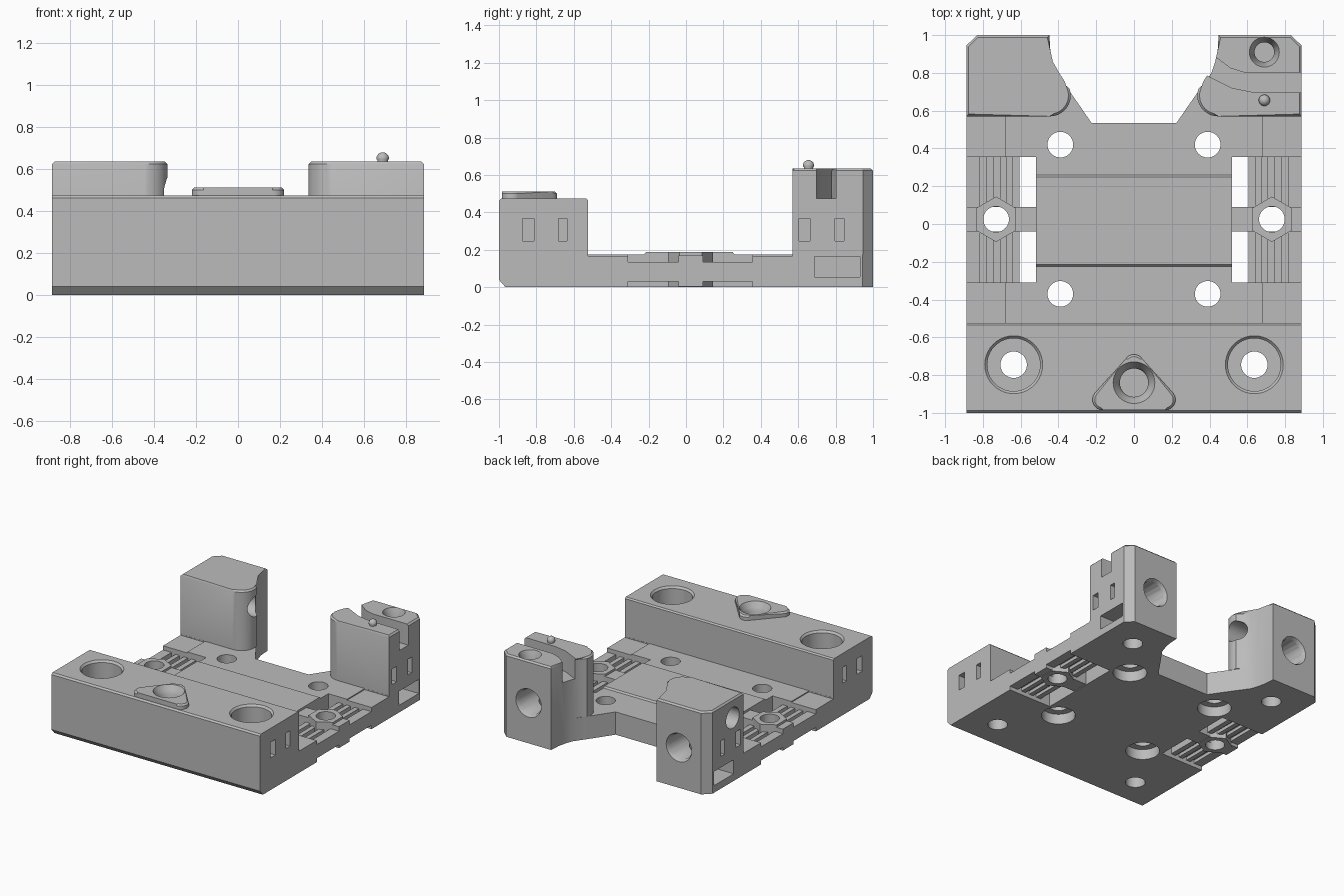
import bpy, bmesh, math
from mathutils import Vector

cube = bpy.data.objects.get("Cube")
if cube:
    bpy.data.objects.remove(cube)

GREY = (0.5, 0.5, 0.5, 1)
grey = bpy.data.materials.new("plain grey")
grey.use_nodes = True
grey.diffuse_color = GREY
grey.node_tree.nodes["Principled BSDF"].inputs["Base Color"].default_value = GREY

W = 0.8875      # half width
FLOOR = 0.175   # top of the base plate
cutters, parts = [], []


def add(name, bm, cutter=False):
    bmesh.ops.recalc_face_normals(bm, faces=bm.faces)
    mesh = bpy.data.meshes.new(name)
    bm.to_mesh(mesh)
    bm.free()
    mesh.materials.append(grey)
    ob = bpy.data.objects.new(name, mesh)
    bpy.context.collection.objects.link(ob)
    ob.hide_render = cutter
    (cutters if cutter else parts).append(ob)
    return ob


def prism(name, pts, lo, hi, axis="z", rim=0, cutter=False):
    """Extrude an outline along z (xy points) or x (yz points)."""
    bm = bmesh.new()
    place = (lambda p, h: (p[0], p[1], h)) if axis == "z" else (lambda p, h: (h, p[0], p[1]))
    a = [bm.verts.new(place(p, lo)) for p in pts]
    b = [bm.verts.new(place(p, hi)) for p in pts]
    bm.faces.new(a)
    top = bm.faces.new(b)
    for i in range(len(pts)):
        j = (i + 1) % len(pts)
        bm.faces.new((a[i], a[j], b[j], b[i]))
    if rim:
        bmesh.ops.bevel(bm, geom=list(top.edges), offset=rim, segments=1, affect="EDGES")
    return add(name, bm, cutter)


def box(name, x, y, z, cutter=False):
    x0, x1 = sorted(x)
    pts = [(x0, y[0]), (x1, y[0]), (x1, y[1]), (x0, y[1])]
    return prism(name, pts, z[0], z[1], cutter=cutter)


def hole(start, end, r1, r2=None):
    """Round or tapered hole between two points."""
    s, e = Vector(start), Vector(end)
    d = e - s
    bm = bmesh.new()
    bmesh.ops.create_cone(bm, cap_ends=True, segments=40, radius1=r1,
                          radius2=r1 if r2 is None else r2, depth=d.length)
    bm.transform(d.to_track_quat("Z", "Y").to_matrix().to_4x4())
    bmesh.ops.translate(bm, verts=bm.verts, vec=(s + e) / 2)
    return add("hole_cutter", bm, True)


def arc(cx, cy, r, a0, a1, n=10):
    return [(cx + r * math.cos(math.radians(a0 + (a1 - a0) * i / n)),
             cy + r * math.sin(math.radians(a0 + (a1 - a0) * i / n))) for i in range(n + 1)]


def flip(pts, s):
    return [(s * x, y) for x, y in pts]


# Base plate with the flared rear notch
neck = [(0.41, 0.80), (0.43, 0.86), (0.443, 0.92), (0.448, 1)]
heel = [(0.83, 1), (W, 0.945)]
side = [(0.225, 0.535), (0.29, 0.63), (0.36, 0.73)] + neck + heel + [(W, -0.525)]
plate = prism("base_plate", side + flip(side[::-1], -1), 0, FLOOR)

# Front bar with chamfered long edges
bar = prism("front_bar", [(-1, 0.04), (-0.965, 0), (-0.525, 0), (-0.525, 0.465),
                          (-0.535, 0.475), (-0.988, 0.475), (-1, 0.463)], -W, W, "x")

# Rear columns
outline = [(W, 0.57)] + arc(0.445, 0.68, 0.11, 270, 160) + [(0.375, 0.745)] + neck + heel
right_column = prism("pocket_column", flip(outline, -1), FLOOR, 0.635, rim=0.012)
left_column = prism("slotted_column", outline, FLOOR, 0.635, rim=0.012)

# Raised centre pad
prism("centre_pad", [(-0.23, 0.17), (-0.215, 0.187), (0.25, 0.187), (0.265, 0.17)],
      -0.52, 0.52, "x")

# Triangular boss on the front bar
tri = arc(0, -0.745, 0.055, 145, 35) + arc(0.165, -0.93, 0.055, 35, -90) \
    + arc(-0.165, -0.93, 0.055, 270, 145)
prism("triangular_boss", tri, 0.475, 0.512, rim=0.012)
hole((0, -0.84, 0.2), (0, -0.84, 0.6), 0.075)
hole((0, -0.84, 0.45), (0, -0.84, 0.515), 0.075, 0.112)

for s in (-1, 1):
    # Side windows with slatted grilles, bridge and hexagonal boss
    box("window_cutter", (s * 0.52, s * 1.0), (-0.31, 0.355), (-0.1, 0.3), True)
    box("side_bridge", (s * 0.515, s * W), (-0.04, 0.09), (0.005, 0.17))
    prism("hex_boss", arc(s * 0.73, 0.025, 0.12, 30, 330, 5), 0, 0.187)
    for y in ((-0.315, -0.04), (0.09, 0.36)):
        box("grille_web", (s * 0.605, s * W), y, (0.055, 0.08))
        for x, w, top in ((0.605, 0.04, 0.13), (0.675, 0.035, 0.13),
                          (0.745, 0.035, 0.13), (0.815, 0.0725, 0.135)):
            box("grille_slat", (s * x, s * (x + w)), y, (0.03, top))
    hole((s * 0.73, 0.025, -0.1), (s * 0.73, 0.025, 0.3), 0.068)

    # Shallow steps at the plate's outer corners
    for y in ((-0.524, -0.3), (0.34, 0.569)):
        box("step_cutter", (s * 0.68, s), y, (FLOOR - 0.008, FLOOR + 0.002), True)

    # Plate bolt holes with recesses below
    for y in (0.42, -0.37):
        hole((s * 0.39, y, -0.1), (s * 0.39, y, 0.3), 0.068)
        hole((s * 0.39, y, -0.1), (s * 0.39, y, 0.08), 0.12)

    # Counterbored bar holes
    hole((s * 0.637, -0.745, -0.1), (s * 0.637, -0.745, 0.6), 0.07)
    hole((s * 0.637, -0.745, 0.22), (s * 0.637, -0.745, 0.6), 0.14)
    hole((s * 0.637, -0.745, 0.46), (s * 0.637, -0.745, 0.478), 0.14, 0.156)

    # Column bores from behind and below
    hole((s * 0.64, 1.1, 0.31), (s * 0.64, 0.68, 0.31), 0.095)
    hole((s * 0.64, 1.003, 0.31), (s * 0.64, 0.975, 0.31), 0.11, 0.095)
    hole((s * 0.64, 0.75, -0.1), (s * 0.64, 0.75, 0.3), 0.07)

    # Side pockets
    for y0, y1 in ((-0.875, -0.812), (-0.682, -0.635), (0.605, 0.662), (0.797, 0.845)):
        box("tie_cutter", (s * 0.78, s), (y0, y1), (0.247, 0.367), True)
    box("pocket_cutter", (s * 0.74, s), (0.688, 0.93), (0.055, 0.163), True)

# Slot, pin and screw hole on the slotted column
prism("slot_cutter", [(1, 0.695), (0.62, 0.70), (0.52, 0.72), (0.39, 0.785), (0.3, 0.82),
                      (0.36, 0.94), (0.43, 0.885), (0.51, 0.825), (0.58, 0.803), (1, 0.803)],
      0.475, 0.7, cutter=True)
hole((0.69, 0.91, 0.45), (0.69, 0.91, 0.7), 0.052)
hole((0.69, 0.91, 0.56), (0.69, 0.91, 0.637), 0.052, 0.08)
bm = bmesh.new()
bmesh.ops.create_uvsphere(bm, u_segments=24, v_segments=12, radius=0.03)
for v in bm.verts:
    v.co.z = max(v.co.z, -0.004) if v.co.z > -0.015 else -0.04
    v.co += Vector((0.69, 0.655, 0.65))
add("locating_pin", bm)

# Cross bore through the other column
hole((-1, 0.70, 0.49), (-0.2, 0.70, 0.49), 0.08)


def bounds(ob):
    cs = [v.co for v in ob.data.vertices]
    return [(min(c[i] for c in cs), max(c[i] for c in cs)) for i in range(3)]


# Cut each part only with the cutters that reach it
boxes = {c: bounds(c) for c in cutters}
for ob in parts:
    if ob.name.startswith(("side_bridge", "hex_boss", "triangular")) or \
            ob in (plate, bar, left_column, right_column):
        mine = bounds(ob)
        for c, b in boxes.items():
            grille = ob.name.startswith(("side_bridge", "hex_boss"))
            if grille and not c.name.startswith("hole"):
                continue
            if all(m[0] < n[1] and n[0] < m[1] for m, n in zip(mine, b)):
                mod = ob.modifiers.new("cut", "BOOLEAN")
                mod.operation, mod.solver, mod.object = "DIFFERENCE", "EXACT", c

# Bake the cuts, remove the helpers and shade
graph = bpy.context.evaluated_depsgraph_get()
graph.update()
baked = {ob: bpy.data.meshes.new_from_object(ob.evaluated_get(graph)) for ob in parts if ob.modifiers}
for ob, mesh in baked.items():
    ob.modifiers.clear()
    ob.data = mesh
for c in cutters:
    bpy.data.objects.remove(c)
for ob in bpy.context.view_layer.objects:
    ob.select_set(ob in parts)
bpy.context.view_layer.objects.active = plate
bpy.ops.object.shade_smooth_by_angle(angle=math.radians(30))
